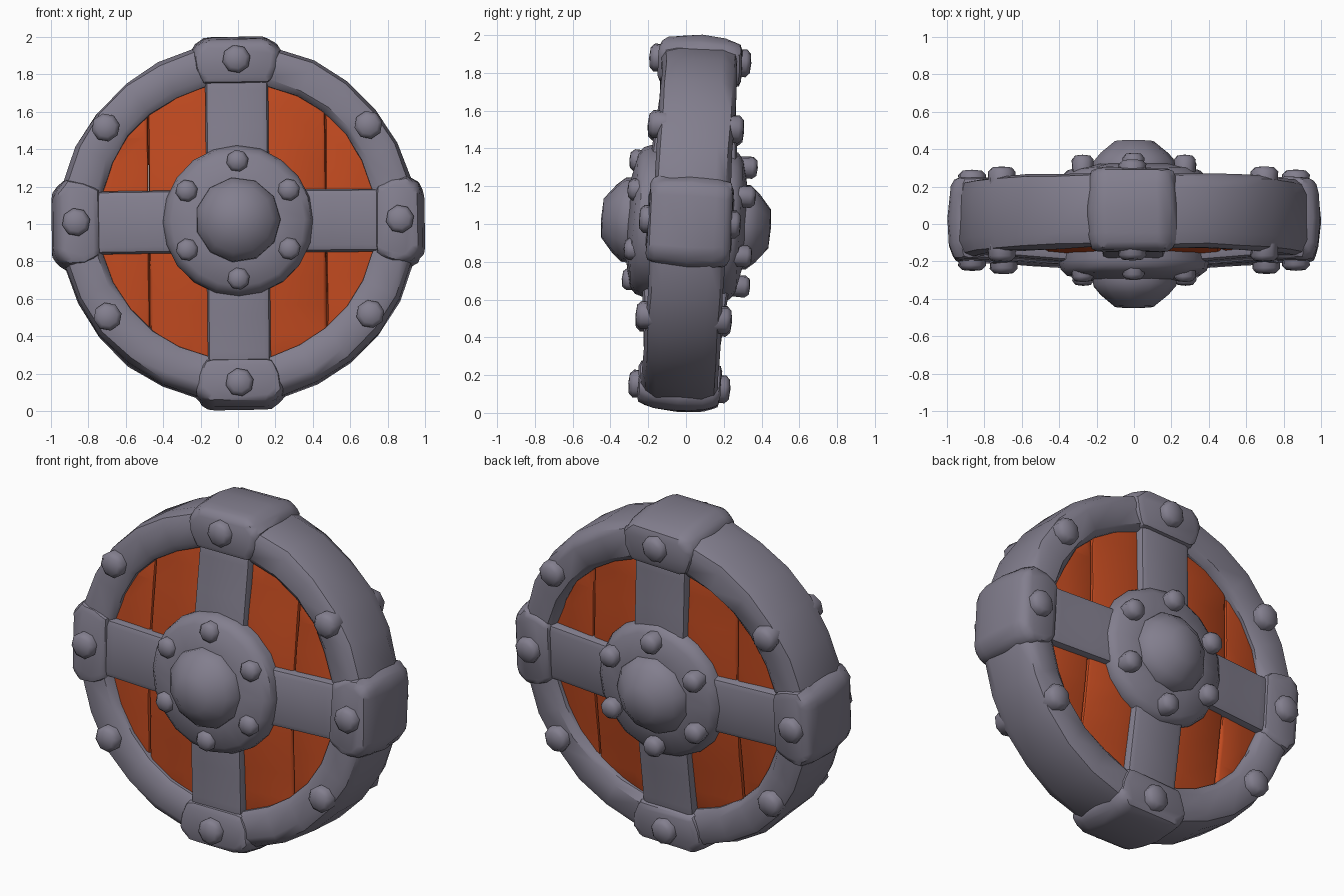
import bpy, bmesh, math, random
from mathutils import Matrix, Vector

if "Cube" in bpy.data.objects:
    bpy.data.objects.remove(bpy.data.objects["Cube"])

random.seed(4)


def material(name, rgb):
    m = bpy.data.materials.new(name)
    m.diffuse_color = (*rgb, 1)
    m.use_nodes = True
    m.node_tree.nodes["Principled BSDF"].inputs["Base Color"].default_value = m.diffuse_color
    return m


IRON = material("grey iron", (0.225, 0.21, 0.27))
WOOD = material("orange wood", (0.53, 0.068, 0.014))

# the whole shield leans back a little and is turned slightly
LEAN = Matrix.Rotation(-0.064, 4, 'X') @ Matrix.Rotation(-0.01, 4, 'Y')


def finish(bm, name, mat, local=Matrix(), shift=0.02, jitter=0.0, angle=38):
    bmesh.ops.recalc_face_normals(bm, faces=bm.faces)
    for v in bm.verts:
        v.co += Vector([random.uniform(-jitter, jitter) for _ in range(3)])
    me = bpy.data.meshes.new(name)
    bm.to_mesh(me)
    bm.free()
    me.transform(Matrix.Translation((0, shift, 1.003)) @ LEAN @ local)
    if local.determinant() < 0:
        me.flip_normals()
    me.materials.append(mat)
    me.shade_smooth()
    me.set_sharp_from_angle(angle=math.radians(angle))
    ob = bpy.data.objects.new(name, me)
    bpy.context.collection.objects.link(ob)


def lathe(profile, segs, closed=False, phase=0.0):
    """Spin (radius, y) points round the y axis."""
    bm = bmesh.new()
    rings = []
    for r, y in profile:
        if r == 0:
            rings.append([bm.verts.new((0, y, 0))] * segs)
        else:
            rings.append([bm.verts.new((r * math.cos(a), y, r * math.sin(a)))
                          for a in (phase + math.tau * i / segs for i in range(segs))])
    pairs = list(zip(rings, rings[1:])) + ([(rings[-1], rings[0])] if closed else [])
    for A, B in pairs:
        for i in range(segs):
            j = (i + 1) % segs
            bm.faces.new(list(dict.fromkeys((A[i], A[j], B[j], B[i]))))
    return bm


def both_sides(half):
    return half + [(r, -y) for r, y in reversed(half)]


def cut(bm, axis, values):
    """Add edge loops across the mesh at the given positions on an axis."""
    normal = Vector((0, 0, 0))
    normal[axis] = 1
    for val in values:
        bmesh.ops.bisect_plane(bm, geom=bm.verts[:] + bm.edges[:] + bm.faces[:],
                               plane_co=normal * val, plane_no=normal)


def slab(outline, half, bevel):
    """Extrude an (x, z) outline to both sides of y = 0 and round its edges."""
    bm = bmesh.new()
    f = bm.faces.new([bm.verts.new((x, -half, z)) for x, z in outline])
    ext = bmesh.ops.extrude_face_region(bm, geom=[f])
    for v in ext["geom"]:
        if isinstance(v, bmesh.types.BMVert):
            v.co.y = half
    bmesh.ops.recalc_face_normals(bm, faces=bm.faces)
    edges = [e for e in bm.edges if e.calc_face_angle(0) > 0.6]
    bmesh.ops.bevel(bm, geom=edges, offset=bevel, segments=2, profile=0.55, affect='EDGES')
    return bm


def swell(bm, half, amount):
    """Dome a slab so that it thickens toward the hub."""
    for v in bm.verts:
        r = math.hypot(v.co.x, v.co.z)
        v.co.y *= 1 + amount / half * max(0, 0.75 - max(r, 0.3))


def bolt(name, radius, dist, angle, base, height):
    for side in (1, -1):
        bm = lathe([(radius * 0.95, -0.04), (radius, height * 0.5),
                    (radius * 0.7, height * 0.9), (0, height)], 8, phase=0.2)
        pos = Matrix.Translation((dist * math.cos(angle), side * base, dist * math.sin(angle)))
        finish(bm, name, IRON, pos @ Matrix.Diagonal((1, side, 1, 1)), angle=55)


# wooden planks clipped to a disc
borders = [-0.79, -0.475, 0.0, 0.47, 0.79]
for a, b in zip(borders, borders[1:]):
    xs = [a + (b - a) * i / 5 for i in range(6)]
    top = [(x, math.sqrt(0.8 ** 2 - x * x)) for x in xs]
    bm = slab(top + [(x, -z) for x, z in reversed(top)], 0.145, 0.02)
    cut(bm, 2, [-0.6, -0.45, -0.3, -0.15, 0, 0.15, 0.3, 0.45, 0.6])
    cut(bm, 0, [(a + b) / 2])
    swell(bm, 0.145, 0.12)
    finish(bm, "plank", WOOD, jitter=0.002)

# hewn iron rim
rim = both_sides([(0.735, 0.10), (0.742, 0.165), (0.775, 0.195), (0.89, 0.2),
                  (0.932, 0.182), (0.955, 0.12)])
finish(lathe(rim, 28, closed=True), "rim", IRON, jitter=0.006)

# crossed spokes
for turn in (0, math.pi / 2):
    w = 0.168
    bm = slab([(-w, -0.8), (w, -0.8), (w, 0.8), (-w, 0.8)], 0.195, 0.035)
    cut(bm, 2, [-0.7, -0.5, -0.35, 0, 0.35, 0.5, 0.7])
    swell(bm, 0.195, 0.09)
    finish(bm, "spoke", IRON, Matrix.Rotation(turn, 4, 'Y'))

# clamps where the spokes meet the rim, bulging outward
clamp = [(-0.19, 0.735), (-0.232, 0.83), (-0.245, 0.93), (-0.175, 0.998)]
clamp += [(-x, z) for x, z in reversed(clamp)]
for k in range(4):
    bm = slab(clamp, 0.22, 0.04)
    cut(bm, 1, [-0.13, 0, 0.13])
    for v in bm.verts:
        bulge = (v.co.y / 0.22) ** 2
        v.co.x *= 1 - 0.07 * bulge
        v.co.z -= 0.035 * bulge * max(0, (v.co.z - 0.74) / 0.25)
    finish(bm, "clamp", IRON, Matrix.Rotation(k * math.pi / 2, 4, 'Y'), jitter=0.004)

# hub plates and central bosses
hub = [(0, 0.31), (0.22, 0.308), (0.355, 0.28), (0.39, 0.25), (0.402, 0.21), (0.4, 0.15)]
finish(lathe(both_sides(hub), 20), "hub", IRON, shift=0.004, jitter=0.003)
boss = [(0, 0.45), (0.105, 0.443), (0.185, 0.378), (0.226, 0.33), (0.23, 0.28)]
finish(lathe(both_sides(boss), 11), "boss", IRON, shift=0.0, angle=50)

# bolts on clamps, rim and hub
for k in range(4):
    bolt("clamp_bolt", 0.076, 0.865, k * math.pi / 2, 0.217, 0.054)
for sx in (1, -1):
    for sz in (1, -1):
        bolt("rim_bolt", 0.076, 0.865, math.atan2(sz * 0.505, sx * 0.70), 0.198, 0.058)
for k in range(6):
    bolt("hub_bolt", 0.06, 0.315, math.pi / 6 + k * math.pi / 3, 0.286, 0.055)
